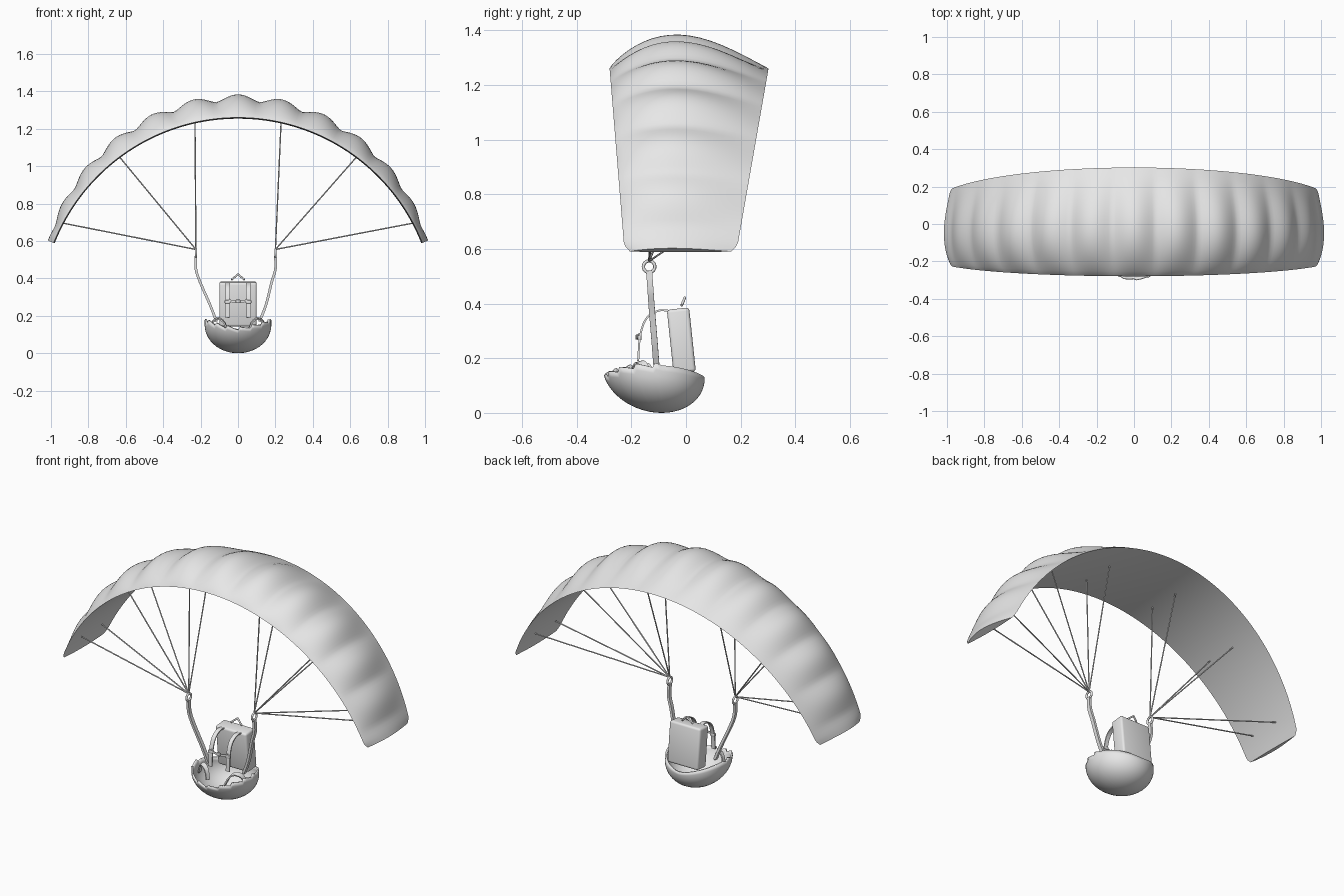
import bpy, bmesh, math
from mathutils import Vector, Matrix

cube = bpy.data.objects.get("Cube")
if cube:
    bpy.data.objects.remove(cube, do_unlink=True)

grey = bpy.data.materials.new("light_grey")
grey.use_nodes = True
grey.diffuse_color = (0.8, 0.8, 0.8, 1)
grey.node_tree.nodes["Principled BSDF"].inputs["Base Color"].default_value = (0.8, 0.8, 0.8, 1)


def finish(name, bm, angle=35):
    bmesh.ops.recalc_face_normals(bm, faces=bm.faces)
    mesh = bpy.data.meshes.new(name)
    bm.to_mesh(mesh)
    bm.free()
    obj = bpy.data.objects.new(name, mesh)
    bpy.context.collection.objects.link(obj)
    mesh.materials.append(grey)
    bpy.ops.object.select_all(action='DESELECT')
    obj.select_set(True)
    bpy.context.view_layer.objects.active = obj
    bpy.ops.object.shade_smooth_by_angle(angle=math.radians(angle))
    return obj


def loft(name, rings, closed=False, angle=35):
    """Skin a list of closed rings, capping the ends or joining them."""
    bm = bmesh.new()
    rows = [[bm.verts.new(p) for p in ring] for ring in rings]
    n = len(rows[0])
    pairs = list(zip(rows, rows[1:])) + ([(rows[-1], rows[0])] if closed else [])
    for a, b in pairs:
        for i in range(n):
            j = (i + 1) % n
            bm.faces.new((a[i], a[j], b[j], b[i]))
    if not closed:
        bm.faces.new(rows[0])
        bm.faces.new(rows[-1])
    return finish(name, bm, angle)


def smooth_path(points, steps=6):
    p = [Vector(q) for q in points]
    p = [2 * p[0] - p[1]] + p + [2 * p[-1] - p[-2]]
    out = []
    for a, b, c, d in zip(p, p[1:], p[2:], p[3:]):
        for k in range(steps):
            t = k / steps
            out.append(0.5 * (2 * b + (c - a) * t + (2 * a - 5 * b + 4 * c - d) * t * t
                              + (3 * b - a - 3 * c + d) * t ** 3))
    return out + [p[-2]]


def strap(name, points, side, width, thick):
    """Flat band along a smooth path, its width lying along side."""
    path = smooth_path(points)
    rings = []
    for i, p in enumerate(path):
        tangent = (path[min(i + 1, len(path) - 1)] - path[max(i - 1, 0)]).normalized()
        s = Vector(side)
        s = (s - tangent * s.dot(tangent)).normalized() * width / 2
        n = tangent.cross(s).normalized() * thick / 2
        rings.append([p + s + n, p - s + n, p - s - n, p + s - n])
    return loft(name, rings)


def rod(name, a, b, radius):
    a, b = Vector(a), Vector(b)
    turn = (b - a).to_track_quat('Z', 'Y')
    circle = [turn @ Vector((radius * math.cos(k * math.pi / 4),
                             radius * math.sin(k * math.pi / 4), 0)) for k in range(8)]
    return loft(name, [[p + c for c in circle] for p in (a, b)], angle=60)


def box(name, centre, size, tilt=0, bevel=0.01):
    bm = bmesh.new()
    bmesh.ops.create_cube(bm, size=1, matrix=Matrix.Diagonal((*size, 1)))
    bmesh.ops.bevel(bm, geom=bm.edges[:], offset=bevel, segments=3, profile=0.5, affect='EDGES')
    bm.transform(Matrix.Translation(centre) @ Matrix.Rotation(tilt, 4, 'X'))
    return finish(name, bm)


# Canopy: a bulging wing section swept along an arc, puffed between its ribs
ARC, ARC_Z, SPAN = 1.054, 0.2, 68.4


def wing_section(deg):
    a = math.radians(deg)
    f = (ARC_Z + ARC * math.cos(a) - 0.59) / 0.67
    end = 0.02 * max(0, (abs(deg) - SPAN + 2) / 2) ** 2
    front, back = -0.225 - 0.055 * f + end, 0.185 + 0.118 * f - end
    thick = 0.04 + 0.09 * math.cos(a * 90 / SPAN)
    puff = abs(math.cos(math.pi * deg / 11.6)) ** 1.3
    thick *= 0.72 + 0.28 * puff
    top, under = 18, 8
    section = []
    for k in range(top + 1):
        s = (k / top) ** 1.4
        section.append((s, 0.006 + (thick - 0.006) * math.sin(math.pi * s ** 0.8)))
    for k in range(1, under):
        s = 1 - k / under
        section.append((s, 0.006 * (2 * s - 1) ** 2))
    return [Vector(((ARC + h) * math.sin(a), front + (back - front) * s,
                    ARC_Z + (ARC + h) * math.cos(a))) for s, h in section]


ROWS = 140
loft("canopy", [wing_section(SPAN * (2 * i / ROWS - 1)) for i in range(ROWS + 1)], angle=50)

# Suspension: rings, lines and risers on each side
for label, sign, ring_x in (("left", 1, 0.2), ("right", -1, 0.225)):
    x = sign * ring_x
    hook = Vector((x, -0.135, 0.535))
    rings = []
    for i in range(24):
        u = i * math.tau / 24
        out = Vector((0, math.cos(u), math.sin(u)))
        rings.append([hook + out * (0.021 + 0.006 * math.cos(v * math.pi / 4))
                      + Vector((0.006 * math.sin(v * math.pi / 4), 0, 0)) for v in range(8)])
    loft(label + "_ring", rings, closed=True, angle=60)
    for deg in (12.6, 36.7, 62):
        for place, y in (("front", -0.12), ("back", 0.07)):
            a = math.radians(deg)
            tip = (sign * ARC * math.sin(a), y, ARC_Z + ARC * math.cos(a))
            rod(f"{label}_{place}_line", hook + Vector((0, 0, 0.02)), tip, 0.0035)
    strap(label + "_riser", [(x, -0.135, 0.52), (x, -0.13, 0.45), (x * 0.9, -0.125, 0.38),
                             (sign * 0.15, -0.115, 0.26), (sign * 0.115, -0.108, 0.17)],
          (0, 1, 0), 0.022, 0.014)
    # Loop and shoulder strap
    strap(label + "_seat_loop", [(sign * 0.055, -0.2, 0.12), (sign * 0.075, -0.185, 0.165),
                                 (sign * 0.105, -0.17, 0.185), (sign * 0.135, -0.15, 0.168),
                                 (sign * 0.15, -0.14, 0.12)], (0, 1, 0.3), 0.026, 0.007)
    strap(label + "_shoulder_strap", [(sign * 0.055, -0.05, 0.372), (sign * 0.055, -0.1, 0.374),
                                      (sign * 0.055, -0.145, 0.345), (sign * 0.056, -0.168, 0.28),
                                      (sign * 0.057, -0.175, 0.19)], (1, 0, 0), 0.024, 0.007)
    box(label + "_strap_adjuster", (sign * 0.056, -0.17, 0.275), (0.03, 0.014, 0.018), bevel=0.003)
    rod(label + "_pack_handle", (sign * 0.035, -0.016, 0.393), (0, -0.004, 0.422), 0.005)

# Shell seat: half an egg with a jagged front rim
bm = bmesh.new()
AROUND, LEVELS = 96, 12
rows = []
for j in range(1, LEVELS + 1):
    row = []
    for i in range(AROUND):
        u = math.tau * i / AROUND
        rim = 0.13 + 0.045 * abs(math.sin(u)) ** 1.5
        if math.cos(u) < 0.15:
            rim += 0.016 * ((i % 6) / 5 - 0.5)
        low = math.cos(j / LEVELS * math.pi / 2)
        z = rim * (1 - low)
        depth = min(1, (0.15 - z) / 0.15)
        r = math.sqrt(max(0, 1 - max(0, depth) ** 2))
        row.append(bm.verts.new((0.178 * r * math.sin(u),
                                 -0.117 + 0.185 * r * math.cos(u) + 0.2 * (0.14 - z), z)))
    rows.append(row)
base = bm.verts.new((0, -0.089, 0))
for i in range(AROUND):
    k = (i + 1) % AROUND
    bm.faces.new((base, rows[0][i], rows[0][k]))
    for a, b in zip(rows, rows[1:]):
        bm.faces.new((a[i], a[k], b[k], b[i]))
shell = finish("shell_seat", bm, 40)
solid = shell.modifiers.new("wall", 'SOLIDIFY')
solid.thickness = 0.01
solid.offset = -1

# Backpack with chest strap and buckle
TILT = math.radians(6)
box("backpack", (0, -0.017, 0.264), (0.2, 0.082, 0.236), TILT, 0.012)
strap("chest_strap", [(-0.055, -0.172, 0.285), (-0.025, -0.178, 0.277), (0.025, -0.178, 0.277),
                      (0.055, -0.172, 0.285)], (0, 0, 1), 0.012, 0.005)
box("chest_buckle", (0, -0.179, 0.277), (0.026, 0.012, 0.018), bevel=0.003)
